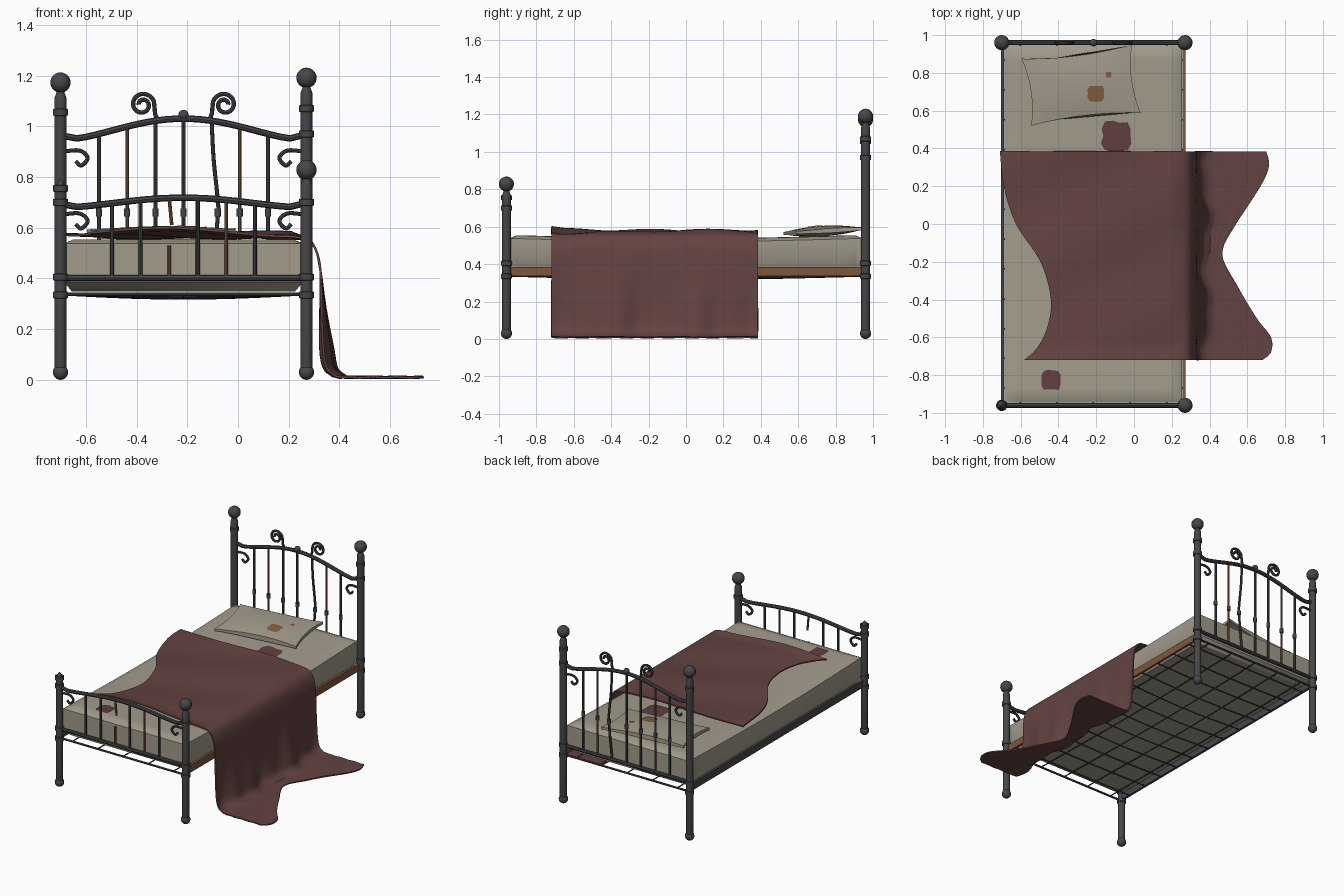
import bpy, bmesh, math, random
from mathutils import Vector

random.seed(4)
if "Cube" in bpy.data.objects:
    bpy.data.objects.remove(bpy.data.objects["Cube"])


def material(name, *rgb):
    m = bpy.data.materials.new(name)
    m.use_nodes = True
    m.diffuse_color = (*rgb, 1)
    m.node_tree.nodes["Principled BSDF"].inputs["Base Color"].default_value = (*rgb, 1)
    return m


iron = material("dark iron", 0.062, 0.062, 0.066)
rust = material("rusty brown", 0.21, 0.095, 0.048)
linen = material("old linen", 0.37, 0.335, 0.265)
wool = material("maroon wool", 0.125, 0.056, 0.053)
maroon = material("maroon stain", 0.12, 0.048, 0.052)
brown = material("brown stain", 0.24, 0.11, 0.05)
made = []


def finish(name, bm, mat):
    mesh = bpy.data.meshes.new(name)
    bm.to_mesh(mesh)
    bm.free()
    mesh.materials.append(mat)
    ob = bpy.data.objects.new(name, mesh)
    bpy.context.collection.objects.link(ob)
    made.append(ob)
    return ob


def loft(name, rings, mat, closed=True):
    """Skin rows of points; closed rows become a capped solid."""
    bm = bmesh.new()
    rows = [[bm.verts.new(p) for p in ring] for ring in rings]
    n = len(rows[0])
    for a, b in zip(rows, rows[1:]):
        for i in range(n if closed else n - 1):
            j = (i + 1) % n
            bm.faces.new((a[i], a[j], b[j], b[i]))
    if closed:
        bm.faces.new(rows[0])
        bm.faces.new(rows[-1])
        bmesh.ops.recalc_face_normals(bm, faces=bm.faces)
    else:
        bm.normal_update()
        if sum(f.normal.z for f in bm.faces) < 0:
            bmesh.ops.reverse_faces(bm, faces=bm.faces)
    return finish(name, bm, mat)


def lathe(name, x, y, profile, mat, sides=20):
    turn = [math.tau * i / sides for i in range(sides)]
    return loft(name, [[(x + r * math.cos(a), y + r * math.sin(a), z) for a in turn]
                       for r, z in profile], mat)


def ball(name, x, y, z, r):
    bm = bmesh.new()
    bmesh.ops.create_uvsphere(bm, u_segments=24, v_segments=14, radius=r)
    bmesh.ops.translate(bm, verts=bm.verts, vec=(x, y, z))
    finish(name, bm, iron)


def tubes(name, paths, r, mat):
    cu = bpy.data.curves.new(name, 'CURVE')
    cu.dimensions = '3D'
    cu.bevel_depth, cu.bevel_resolution, cu.use_fill_caps = r, 2, True
    for path in paths:
        s = cu.splines.new('POLY')
        s.points.add(len(path) - 1)
        for pt, co in zip(s.points, path):
            pt.co = (*co, 1)
    cu.materials.append(mat)
    ob = bpy.data.objects.new(name, cu)
    bpy.context.collection.objects.link(ob)
    made.append(ob)


def spline(knots, steps=8):
    """Smooth path through the knots."""
    k = [Vector(p) for p in knots]
    k = [2 * k[0] - k[1]] + k + [2 * k[-1] - k[-2]]
    out = []
    for a, b, c, d in zip(k, k[1:], k[2:], k[3:]):
        for i in range(steps):
            t = i / steps
            out.append(0.5 * (2 * b + (c - a) * t + (2 * a - 5 * b + 4 * c - d) * t * t
                              + (3 * b - a - 3 * c + d) * t ** 3))
    return out + [k[-2]]


def lookup(path, v):
    for a, b in zip(path, path[1:]):
        if v <= b[0]:
            return a[1] + (b[1] - a[1]) * (v - a[0]) / (b[0] - a[0])
    return path[-1][1]


MID, HALF, END = -0.215, 0.485, 0.96
RIGHT, LEFT = MID - HALF, MID + HALF


def post(name, x, y, top, collars, knob=True):
    """Turned post with collars, foot ball and finial."""
    r, neck = 0.0235, top - 0.06
    prof = [(0.02, 0.03), (r, 0.05)]
    for z in collars:
        prof += [(r, z - 0.014), (0.029, z - 0.012), (0.029, z + 0.012), (r, z + 0.014)]
    prof += [(r, neck), (0.016, neck + 0.02), (0.014, top - 0.03)]
    if not knob:
        prof += [(0.003, top - 0.012)]
    lathe(name, x, y, prof, iron)
    ball(name + "_foot", x, y, 0.03, 0.03)
    if knob:
        ball(name + "_knob", x, y, top, 0.04)


post("head_post_right", RIGHT, END, 1.172, (0.335, 0.405, 1.055))
post("head_post_left", LEFT, END, 1.191, (0.335, 0.405, 0.97, 1.07))
post("foot_post_right", RIGHT, -END, 0.805, (0.335, 0.405, 0.7, 0.755), knob=False)
post("foot_post_left", LEFT, -END, 0.828, (0.335, 0.405, 0.7))


def end_frame(name, y, kink, peak, curl_z):
    """Arched rail, cross bars and side curls; returns the arch as (x, z)."""
    arch = [(MID + 0.42 * t / 12, kink + (peak - kink) * math.cos(t / 12 * math.pi / 2) ** 1.3)
            for t in range(-12, 13)]
    full = [(RIGHT, kink + 0.012)] + arch + [(LEFT, kink + 0.016)]
    tubes(name + "_arch", [[(x, y, z) for x, z in full]], 0.013, iron)
    tubes(name + "_cross_bar", [[(RIGHT, y, 0.402), (LEFT, y, 0.402)]], 0.012, iron)
    tubes(name + "_low_bar", [[(RIGHT, y, 0.338), (LEFT, y, 0.338)]], 0.007, iron)
    curl = spline([(-0.48, 0), (-0.41, 0.004), (-0.378, -0.025), (-0.403, -0.055), (-0.425, -0.038)])
    tubes(name + "_curls", [[(MID + s * p[0], y, curl_z + p[1]) for p in curl] for s in (-1, 1)],
          0.008, iron)
    return arch


head = end_frame("headboard", END, 0.952, 1.03, 0.9)
foot = end_frame("footboard", -END, 0.682, 0.718, 0.652)

# Headboard spindles, one of them bent
for i in range(7):
    x = MID + 0.111 * (i - 3)
    path = [(x, END, 0.4), (x, END, lookup(head, x))]
    if i == 4:
        path = spline([(x, END, 0.4), (x + 0.024, END, 0.64), (x + 0.024, END, 0.71),
                       (x + 0.008, END, 0.87), (x, END, lookup(head, x))])
    rusty = i in (1, 5)
    tubes("headboard_spindle", [path], 0.0065 if rusty else 0.008, rust if rusty else iron)
    cx = x + (0.024 if i == 4 else 0)
    lathe("spindle_collar", cx, END, [(0.012, 0.645), (0.012, 0.675)], iron, 10)

# Footboard spindles, one of them snapped
for i in range(6):
    x = MID + 0.1125 * (i - 2.5)
    top = lookup(foot, x)
    if i == 2:
        tubes("snapped_spindle_low", [[(x, -END, 0.4), (x, -END, 0.53)]], 0.007, rust)
        tubes("snapped_spindle_high", [[(x, -END, top), (x + 0.01, -END, 0.61)]], 0.007, rust)
    else:
        tubes("footboard_spindle", [[(x, -END, 0.4), (x, -END, top)]],
              0.0065 if i == 4 else 0.008, rust if i == 4 else iron)

# Spiral crest on the headboard
spirals = []
for s in (-1, 1):
    pts = [(0.1, 1.015), (0.112, 1.05)]
    for k in range(40):
        a, r = math.pi - 0.25 - k * 0.235, 0.047 - 0.00085 * k
        pts.append((0.162 + r * math.cos(a), 1.085 + r * math.sin(a)))
    spirals.append([(MID + s * x, END, z) for x, z in pts])
tubes("headboard_scrolls", spirals, 0.0085, iron)
ball("headboard_bead", MID, END, 1.045, 0.02)

# Side rails
for name, x, mat in (("side_rail_left", 0.265, rust), ("side_rail_right", -0.695, iron)):
    loft(name, [[(x + dx, y, z) for dx, z in
                 ((-0.008, 0.336), (0.008, 0.336), (0.008, 0.385), (-0.008, 0.385))]
                for y in (-0.95, 0.95)], mat)


# Sagging spring wires
def sag(x, y):
    return 0.337 - 0.017 * math.cos((x - MID) / HALF * math.pi / 2) * math.cos(y / END * math.pi / 2)


ys = [-0.95 + 0.1 * i for i in range(20)]
xs = [RIGHT + 0.097 * i for i in range(11)]
tubes("long_wires", [[(x, y, sag(x, y)) for y in ys] for x in xs[1:-1:2]], 0.004, iron)
tubes("cross_wires", [[(x, y, sag(x, y)) for x in xs] for y in
                      [-0.87 + 0.158 * i for i in range(12)]], 0.004, iron)


# Mattress
def mattress_z(x, y):
    d = min(0.47 - abs(x - MID), 0.945 - abs(y))
    edge = 1 - min(max(d, 0) / 0.05, 1)
    return 0.556 - 0.018 * math.cos(y / 0.945 * math.pi / 2) - 0.018 * edge ** 2


rings = []
for k in range(49):
    y = 0.945 * max(-1, min(1, (k - 24) / 24))
    low = 0.385 if k in (0, 48) else 0.348
    mx = [MID - 0.47 + 0.94 * i / 28 for i in range(29)]
    rings.append([(x, y, mattress_z(x, y)) for x in mx]
                 + [(MID + 0.47, y, 0.385), (MID + 0.44, y, low),
                    (MID - 0.44, y, low), (MID - 0.47, y, 0.385)])
loft("mattress", rings, linen)


# Pillow
def pillow_z(x, y, side=1):
    u, v = (x + 0.28) / 0.3, (y - 0.73) / 0.2
    puff = max(0, 1 - u * u) * max(0, 1 - v * v)
    return 0.564 + 0.06 * (y - 0.52) + side * (0.008 + 0.02 * puff)


def pillow_xy(u, v):
    a = Vector((-0.545, 0.52)).lerp(Vector((0.035, 0.588)), (u + 1) / 2)
    b = Vector((-0.595, 0.875)).lerp(Vector((-0.01, 0.95)), (u + 1) / 2)
    p = a.lerp(b, (v + 1) / 2)
    return p.x - 0.025 * u * (1 - v * v), p.y - 0.022 * v * (1 - u * u)


rings = []
for k in range(17):
    row = [pillow_xy(-1 + i / 8, -1 + k / 8) for i in range(17)]
    rings.append([(x, y, pillow_z(x, y)) for x, y in row]
                 + [(x, y, pillow_z(x, y, -1)) for x, y in reversed(row)])
loft("pillow", rings, linen)


# Stains as thin patches lying on the cloth
def stain(name, x, y, r, height, mat):
    n = 14
    rim = [r * (1 + 0.13 * math.cos(4 * math.tau * i / n + math.pi) + random.uniform(-0.08, 0.08))
           for i in range(n)]
    rows = []
    for i in range(n + 1):
        a = math.tau * i / n
        pts = [(x + t * rim[i % n] * math.cos(a), y + t * rim[i % n] * math.sin(a))
               for t in (0.02, 0.35, 0.7, 1)]
        rows.append([(px, py, height(px, py) + 0.004) for px, py in pts])
    loft(name, rows, mat, closed=False)


stain("pillow_stain", -0.2, 0.69, 0.048, pillow_z, brown)
stain("pillow_spot", -0.135, 0.79, 0.016, pillow_z, brown)
stain("mattress_stain_head", -0.092, 0.465, 0.085, mattress_z, maroon)
stain("mattress_stain_foot", -0.44, -0.825, 0.057, mattress_z, maroon)

# Blanket: lies across the bed, hangs over the left side and spreads on the floor
bed_edge = spline([(-0.72, -0.58), (-0.66, -0.515), (-0.55, -0.46), (-0.4, -0.44), (-0.2, -0.495),
                   (0, -0.625), (0.2, -0.69), (0.385, -0.71)])
floor_edge = spline([(-0.72, 0.68), (-0.68, 0.725), (-0.6, 0.725), (-0.5, 0.65), (-0.35, 0.56),
                     (-0.16, 0.467), (0, 0.54), (0.2, 0.67), (0.31, 0.715), (0.385, 0.7)])


def blanket_z(x, y):
    rim = max(0, (abs(y + 0.17) - 0.48) / 0.075)
    return (0.57 + 0.009 * math.sin(7 * x + 4 * y) + 0.006 * math.sin(11 * y - 5 * x + 1)
            + 0.012 * rim * (0.4 - y) + 0.012 * math.cos(2.6 * (x + 0.2)) - 0.008)


rings = []
for k in range(57):
    y = -0.72 + 1.105 * k / 56
    start, end = lookup(bed_edge, y), lookup(floor_edge, y)
    flat = [start + (0.21 - start) * i / 24 for i in range(24)]
    wave = 0.018 * math.sin(13 * y + 1) + 0.008 * math.sin(31 * y)
    hang = spline([(0.21, blanket_z(0.21, y)), (0.275, 0.553), (0.308, 0.51), (0.325, 0.43),
                   (0.335 + 0.4 * wave, 0.28), (0.35 + wave, 0.12), (0.365 + wave, 0.045),
                   (0.4 + wave, 0.014)], 4)
    last = hang[-1].x
    ground = [(last + (end - last) * i / 10, 0.008 + 0.004 * math.sin(9 * y + i) ** 2)
              for i in range(1, 11)]
    rings.append([(x, y, blanket_z(x, y)) for x in flat]
                 + [(p[0], y, p[1]) for p in hang + ground])
blanket = loft("blanket", rings, wool, closed=False)
solid = blanket.modifiers.new("thickness", 'SOLIDIFY')
solid.thickness, solid.offset = 0.009, 0

# Turn tubes into meshes and smooth everything, keeping hard edges
bpy.ops.object.select_all(action='DESELECT')
for ob in made:
    ob.select_set(True)
bpy.context.view_layer.objects.active = made[0]
bpy.ops.object.convert(target='MESH')
bpy.ops.object.shade_smooth_by_angle(angle=math.radians(40))
